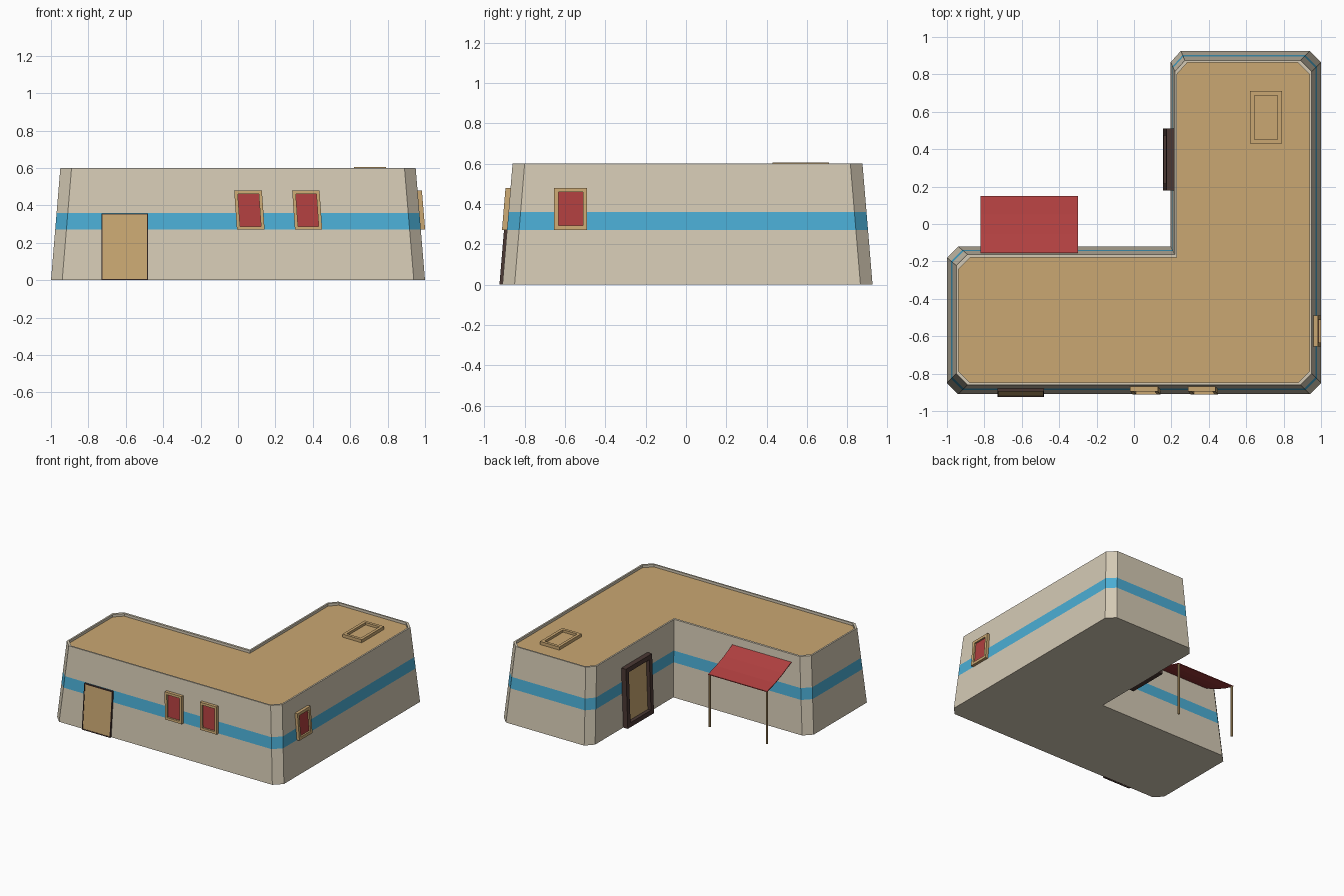
import bpy, bmesh, math
from mathutils import Vector

if "Cube" in bpy.data.objects:
    bpy.data.objects.remove(bpy.data.objects["Cube"])


def mat(name, col):
    m = bpy.data.materials.new(name)
    m.diffuse_color = (*col, 1)
    m.use_nodes = True
    m.node_tree.nodes["Principled BSDF"].inputs["Base Color"].default_value = m.diffuse_color
    return m


WALL = mat("sandy wall", (0.66, 0.59, 0.46))
BLUE = mat("blue stripe", (0.07, 0.42, 0.66))
TAN = mat("tan wood", (0.59, 0.39, 0.17))
RED = mat("red", (0.43, 0.05, 0.05))
DARK = mat("dark brown", (0.07, 0.04, 0.034))


def finish(bm, name, mats):
    bmesh.ops.recalc_face_normals(bm, faces=bm.faces)
    me = bpy.data.meshes.new(name)
    bm.to_mesh(me)
    bm.free()
    for m in mats:
        me.materials.append(m)
    ob = bpy.data.objects.new(name, me)
    bpy.context.collection.objects.link(ob)
    return ob


# L-shaped outline with chamfered outer corners
def outline(xl, xr, yf, yb, xi, yi, c=0.06):
    return [(xl + c, yf), (xr - c, yf), (xr, yf + c), (xr, yb - c), (xr - c, yb),
            (xi + c * .9, yb), (xi, yb - c), (xi, yi), (xl + c, yi), (xl, yi - c),
            (xl, yf + c)]


BASE = (-1, 1, -0.91, 0.925, 0.196, -0.12)
TOP = (-0.95, 0.95, -0.86, 0.875, 0.218, -0.162)
INNER = (-0.937, 0.937, -0.848, 0.863, 0.231, -0.18)


def wall_ring(z):
    t = z / 0.6
    return outline(*[a + (b - a) * t for a, b in zip(BASE, TOP)])


# Building: tapered walls, painted stripe, parapet rim and sunken roof
bm = bmesh.new()
levels = [(wall_ring(z), z) for z in (0, 0.27, 0.36, 0.6)]
levels += [(outline(*INNER), 0.6), (outline(*INNER), 0.58)]
rings = [[bm.verts.new((x, y, z)) for x, y in pts] for pts, z in levels]
for k, (a, b) in enumerate(zip(rings, rings[1:])):
    for i in range(len(a)):
        j = (i + 1) % len(a)
        f = bm.faces.new((a[i], a[j], b[j], b[i]))
        f.material_index = 1 if k == 1 else 0
bm.faces.new(rings[0])
bm.faces.new(rings[-1]).material_index = 2
finish(bm, "building", [WALL, BLUE, TAN])


# Mappings from (along wall, height, outward) to the sloping walls
def front(u, z, d):
    return (u, -0.91 + 0.05 * z / 0.6 - d, z)


def front_sheared(u, z, d):
    return front(u + (0.375 - z) * 0.07, z, d)


def right(u, z, d):
    return (1 - 0.05 * z / 0.6 + d, u, z)


def inner(u, z, d):
    return (0.196 + 0.022 * z / 0.6 - d, u, z)


def roof(u, v, d):
    return (u, v, 0.58 + d)


def framed(name, place, u0, u1, z0, z1, w, depth, panel_depth, fmat, pmat):
    # Raised rectangular frame around a recessed panel
    def rect(i, d):
        return [bm.verts.new(place(u, z, d)) for u, z in
                ((u0 + i, z0 + i), (u1 - i, z0 + i), (u1 - i, z1 - i), (u0 + i, z1 - i))]
    bm = bmesh.new()
    loops = [rect(0, -0.008), rect(0, depth), rect(w, depth), rect(w, panel_depth)]
    for a, b in zip(loops, loops[1:]):
        for i in range(4):
            j = (i + 1) % 4
            bm.faces.new((a[i], a[j], b[j], b[i]))
    bm.faces.new(loops[-1]).material_index = 1
    bm.faces.new(loops[0])
    finish(bm, name, [fmat, pmat])


# Doors, windows and roof hatch
framed("front_door", front, -0.73, -0.48, 0.0, 0.357, 0.006, 0.015, 0.011, DARK, TAN)
framed("courtyard_door", inner, 0.18, 0.51, 0.0, 0.47, 0.036, 0.04, 0.012, DARK, TAN)
framed("front_window_left", front_sheared, -0.013, 0.135, 0.27, 0.48, 0.018, 0.025, 0.01, TAN, RED)
framed("front_window_right", front_sheared, 0.297, 0.443, 0.27, 0.48, 0.018, 0.025, 0.01, TAN, RED)
framed("side_window", right, -0.655, -0.49, 0.27, 0.48, 0.022, 0.023, 0.01, TAN, RED)
framed("roof_hatch", roof, 0.62, 0.79, 0.43, 0.71, 0.023, 0.025, 0.006, TAN, TAN)

# Sagging cloth awning
bm = bmesh.new()
prof = [(-0.155, 0.54), (-0.05, 0.489), (0.05, 0.45), (0.15, 0.422)]
loop = prof + [(y, z - 0.006) for y, z in reversed(prof)]
a, b = [[bm.verts.new((x, y, z)) for y, z in loop] for x in (-0.82, -0.30)]
n = len(loop)
for i in range(n):
    j = (i + 1) % n
    bm.faces.new((a[i], a[j], b[j], b[i]))
for r in (a, b):
    for i in range(3):
        bm.faces.new((r[i], r[i + 1], r[n - 2 - i], r[n - 1 - i]))
finish(bm, "awning", [RED])

# Awning poles
for name, x in (("awning_pole_left", -0.812), ("awning_pole_right", -0.308)):
    bpy.ops.mesh.primitive_cylinder_add(vertices=8, radius=0.008, depth=0.42,
                                        location=(x, 0.14, 0.21))
    bpy.context.object.name = name
    bpy.context.object.data.materials.append(TAN)
